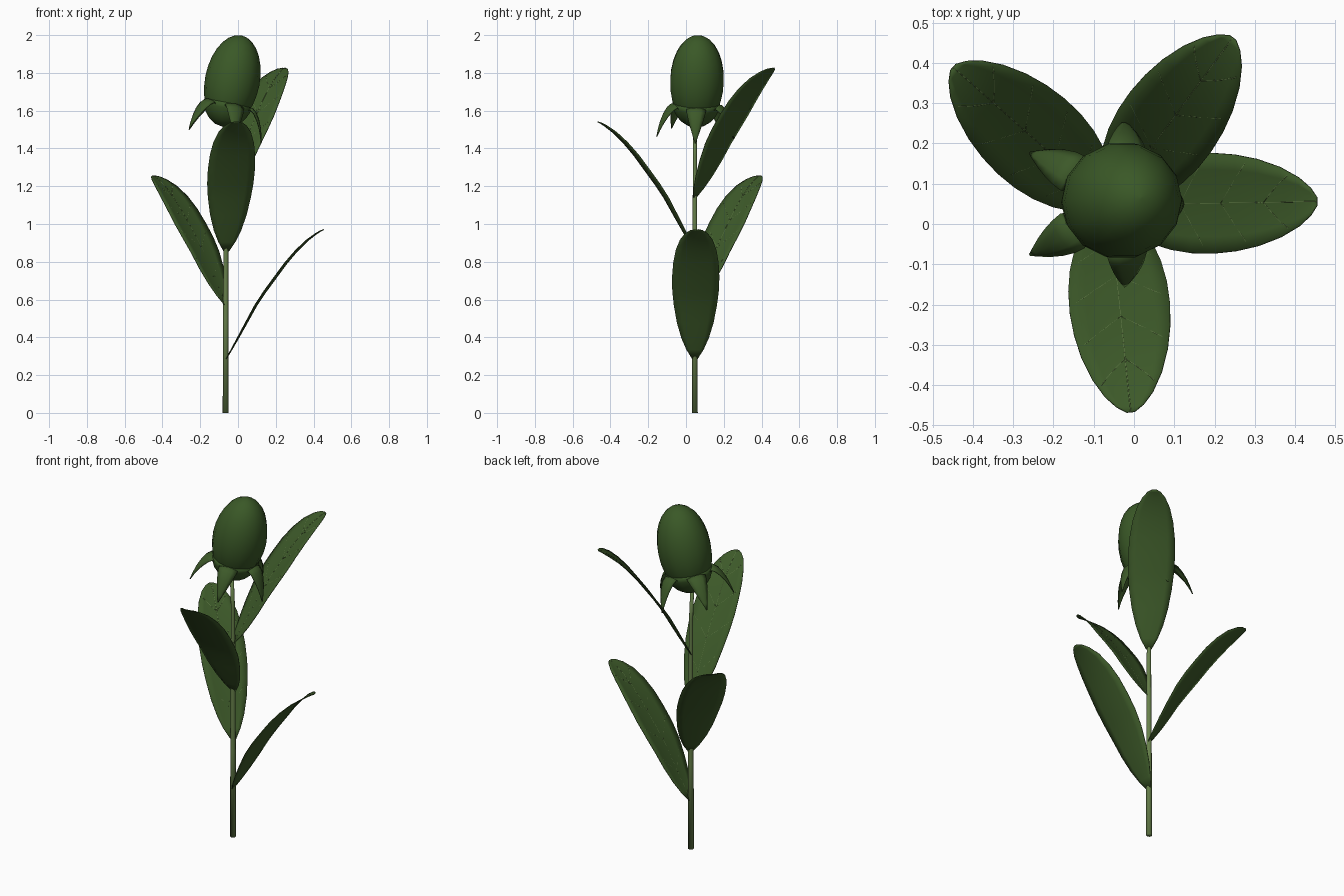
import bpy, math
from mathutils import Vector, Matrix

if "Cube" in bpy.data.objects:
    bpy.data.objects.remove(bpy.data.objects["Cube"])


def material(name, rgb):
    m = bpy.data.materials.new(name)
    m.diffuse_color = (*rgb, 1)
    m.use_nodes = True
    m.node_tree.nodes["Principled BSDF"].inputs["Base Color"].default_value = m.diffuse_color
    return m


LEAF = material("leaf green", (0.046, 0.100, 0.022))
BUD = material("bud green", (0.042, 0.098, 0.020))
STEM = material("stem green", (0.135, 0.215, 0.070))


def make(name, verts, faces, mat, thickness=0):
    me = bpy.data.meshes.new(name)
    me.from_pydata([tuple(v) for v in verts], [], faces)
    me.materials.append(mat)
    for p in me.polygons:
        p.use_smooth = True
    ob = bpy.data.objects.new(name, me)
    bpy.context.collection.objects.link(ob)
    if thickness:
        s = ob.modifiers.new("thickness", 'SOLIDIFY')
        s.thickness, s.offset = thickness, 0
    return ob


def tube(points, radii, sides):
    """Capped tube along a path; returns verts and faces."""
    verts, faces = [], []
    for i, (p, r) in enumerate(zip(points, radii)):
        t = points[min(i + 1, len(points) - 1)] - points[max(i - 1, 0)]
        q = Vector((0, 0, 1)).rotation_difference(t)
        for k in range(sides):
            a = 2 * math.pi * k / sides
            verts.append(p + q @ Vector((r * math.cos(a), r * math.sin(a), 0)))
    for i in range(len(points) - 1):
        for k in range(sides):
            a, b = i * sides + k, i * sides + (k + 1) % sides
            faces.append((a, b, b + sides, a + sides))
    n = len(verts)
    faces += [tuple(reversed(range(sides))), tuple(range(n - sides, n))]
    return verts, faces


def lathe(profile, sides, matrix):
    """Surface of revolution around local z, starting at a pole on the bottom."""
    verts, faces = [Vector((0, 0, profile[0][1]))], []
    for r, h in profile[1:]:
        for k in range(sides):
            a = 2 * math.pi * k / sides
            verts.append(Vector((r * math.cos(a), r * math.sin(a), h)))
    rows = len(profile) - 1
    for k in range(sides):
        n = (k + 1) % sides
        faces.append((0, 1 + n, 1 + k))
        for i in range(rows - 1):
            o = 1 + i * sides
            faces.append((o + k, o + n, o + sides + n, o + sides + k))
    faces.append(tuple(1 + (rows - 1) * sides + k for k in range(sides)))
    return [matrix @ v for v in verts], faces


def blade_point(rows, angle, t, u, cup):
    """Point on a blade: t runs base to tip, u from -1 to 1 across."""
    f = t * (len(rows) - 1)
    i = min(int(f), len(rows) - 2)
    a, b = Vector(rows[i]), Vector(rows[i + 1])
    r, h, w = a.lerp(b, f - i)
    d = Vector((math.cos(angle), math.sin(angle), 0))
    s = Vector((-d.y, d.x, 0))
    n = (d * (b.x - a.x) + Vector((0, 0, b.y - a.y))).cross(s).normalized()
    return d * r + s * u * w + Vector((0, 0, h)) + n * cup * u * u * w


def blade(rows, angle, matrix, cup, cols=6):
    n = len(rows)
    verts = [matrix @ blade_point(rows, angle, i / (n - 1), 2 * j / cols - 1, cup)
             for i in range(n) for j in range(cols + 1)]
    c = cols + 1
    faces = [(i * c + j, (i + 1) * c + j, (i + 1) * c + j + 1, i * c + j + 1)
             for i in range(n - 1) for j in range(cols)]
    return verts, faces


# Stem
stem_path = [Vector((-0.065, 0.047, 0)), Vector((-0.065, 0.047, 0.5)),
             Vector((-0.064, 0.047, 1.0)), Vector((-0.066, 0.047, 1.35)),
             Vector((-0.074, 0.047, 1.55))]
make("stem", *tube(stem_path, [0.016, 0.0145, 0.0125, 0.011, 0.010], 10), STEM)

# Leaves spiral up the stem by the golden angle: (reach, height, half width)
LEAF_ROWS = [(0.0, 0.0, 0.014), (0.03, 0.05, 0.046), (0.065, 0.11, 0.073),
             (0.11, 0.19, 0.097), (0.16, 0.28, 0.114), (0.21, 0.355, 0.123),
             (0.265, 0.43, 0.125), (0.32, 0.505, 0.120), (0.375, 0.57, 0.108),
             (0.43, 0.625, 0.087), (0.475, 0.66, 0.060), (0.502, 0.678, 0.034),
             (0.517, 0.685, 0.010)]
for n in range(4):
    ang = math.radians(1 + 137.5 * n)
    mat = Matrix.Translation((-0.062, 0.047, 0.285 + 0.285 * n))
    make(f"leaf_{n + 1}", *blade(LEAF_ROWS, ang, mat, 0.08), LEAF, 0.004)

    # Fine midrib and side veins, just proud of the upper face
    paths = [[(i / 12, 0) for i in range(13)]]
    for t in (0.2, 0.36, 0.52, 0.68):
        paths += [[(t + 0.1 * k / 4, side * 0.85 * k / 4) for k in range(5)]
                  for side in (-1, 1)]
    verts, faces = [], []
    for path in paths:
        pts = [mat @ blade_point(LEAF_ROWS, ang, t, u, 0.08) + Vector((0, 0, 0.002))
               for t, u in path]
        v, f = tube(pts, [0.0014] * len(pts), 4)
        faces += [tuple(i + len(verts) for i in q) for q in f]
        verts += v
    make(f"leaf_veins_{n + 1}", verts, faces, STEM)

# Bud leans to the right
lean = Vector((0, 0, 1)).rotation_difference(Vector((0.20, 0.03, 1))).to_matrix().to_4x4()
head = Matrix.Translation((-0.078, 0.051, 1.518)) @ lean
egg = [(0.145 * math.sin(math.pi * i / 14), 0.245 - 0.245 * math.cos(math.pi * i / 14))
       for i in range(14)] + [(0.003, 0.49)]
make("bud", *lathe(egg, 14, head), BUD)

# Cup under the bud
cup = [(0, -0.004), (0.045, 0.004), (0.082, 0.028), (0.108, 0.06),
       (0.124, 0.095), (0.129, 0.122), (0.115, 0.126)]
make("bud_cup", *lathe(cup, 14, head), BUD)

# Five sepals arching out and down from the cup rim
SEPAL_ROWS = [(0.110, 0.118, 0.048), (0.132, 0.124, 0.052), (0.156, 0.105, 0.049),
              (0.178, 0.07, 0.040), (0.195, 0.03, 0.028), (0.207, -0.012, 0.014),
              (0.215, -0.05, 0.002)]
for n in range(5):
    make(f"sepal_{n + 1}",
         *blade(SEPAL_ROWS, math.radians(72 * n), head, -0.3, 4), LEAF, 0.004)
